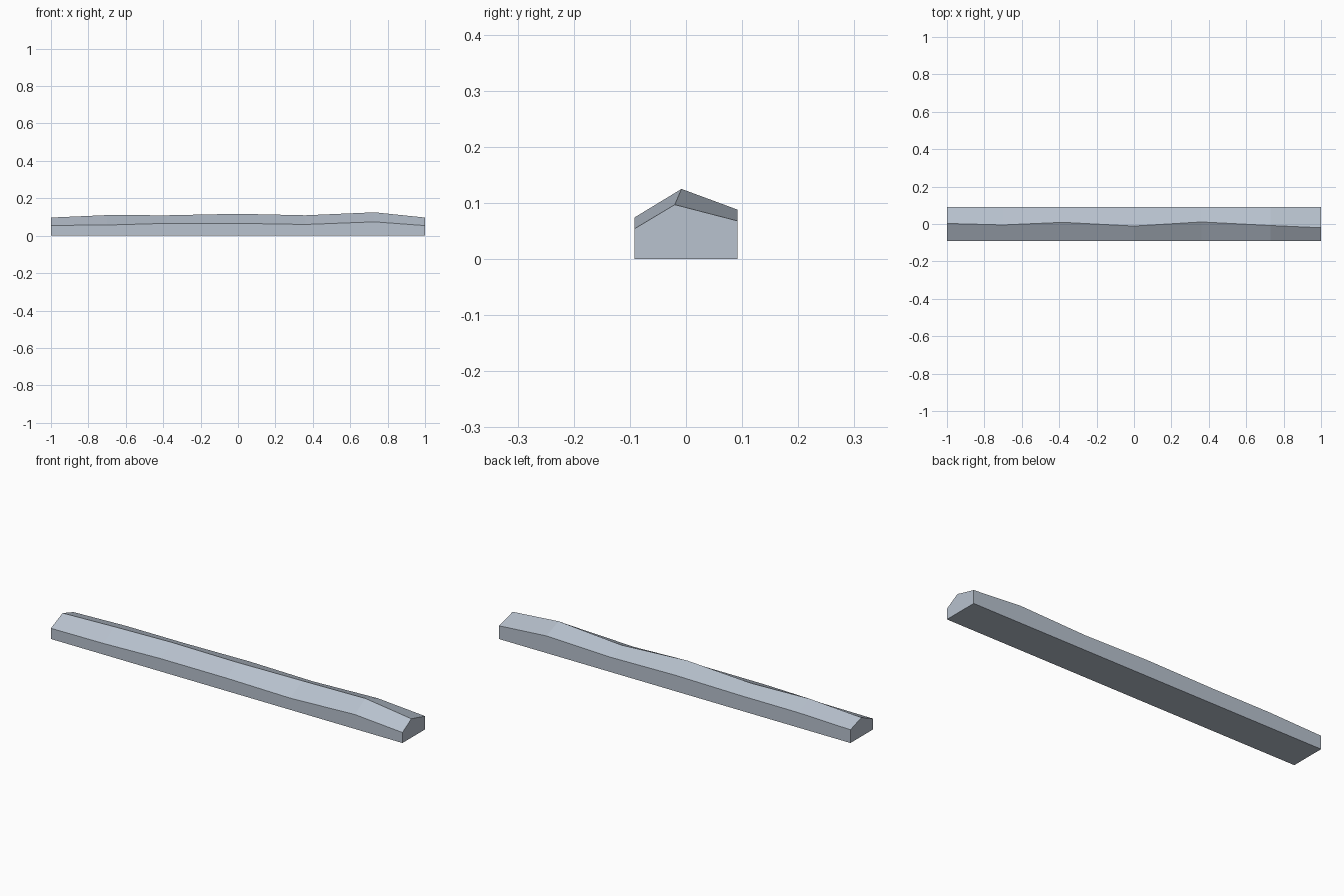
import bpy, bmesh

if "Cube" in bpy.data.objects:
    bpy.data.objects.remove(bpy.data.objects["Cube"])

# Colour of the whole bar
mat = bpy.data.materials.new("pale blue grey")
mat.diffuse_color = (0.48, 0.54, 0.62, 1)
mat.use_nodes = True
mat.node_tree.nodes["Principled BSDF"].inputs["Base Color"].default_value = mat.diffuse_color

# Stations along the bar: x, front edge height, ridge y, ridge height, back edge height
stations = [
    (-1.00, 0.055, 0.003, 0.097, 0.068),
    (-0.70, 0.057, -0.005, 0.110, 0.077),
    (-0.38, 0.066, 0.009, 0.109, 0.077),
    (0.00, 0.066, -0.011, 0.117, 0.082),
    (0.36, 0.060, 0.011, 0.109, 0.076),
    (0.73, 0.074, -0.008, 0.125, 0.088),
    (1.00, 0.054, -0.020, 0.097, 0.068),
]
W = 0.092  # half width

# Five-sided gabled section lofted through the stations
bm = bmesh.new()
rings = []
for x, front, ry, rz, back in stations:
    section = [(-W, 0), (W, 0), (W, back), (ry, rz), (-W, front)]
    rings.append([bm.verts.new((x, y, z)) for y, z in section])
for a, b in zip(rings, rings[1:]):
    for i in range(5):
        j = (i + 1) % 5
        bm.faces.new((a[i], a[j], b[j], b[i]))

# End caps
bm.faces.new(rings[0])
bm.faces.new(rings[-1])
bmesh.ops.recalc_face_normals(bm, faces=bm.faces)

mesh = bpy.data.meshes.new("ridged_bar")
bm.to_mesh(mesh)
bm.free()
mesh.materials.append(mat)
bar = bpy.data.objects.new("ridged_bar", mesh)
bpy.context.collection.objects.link(bar)
